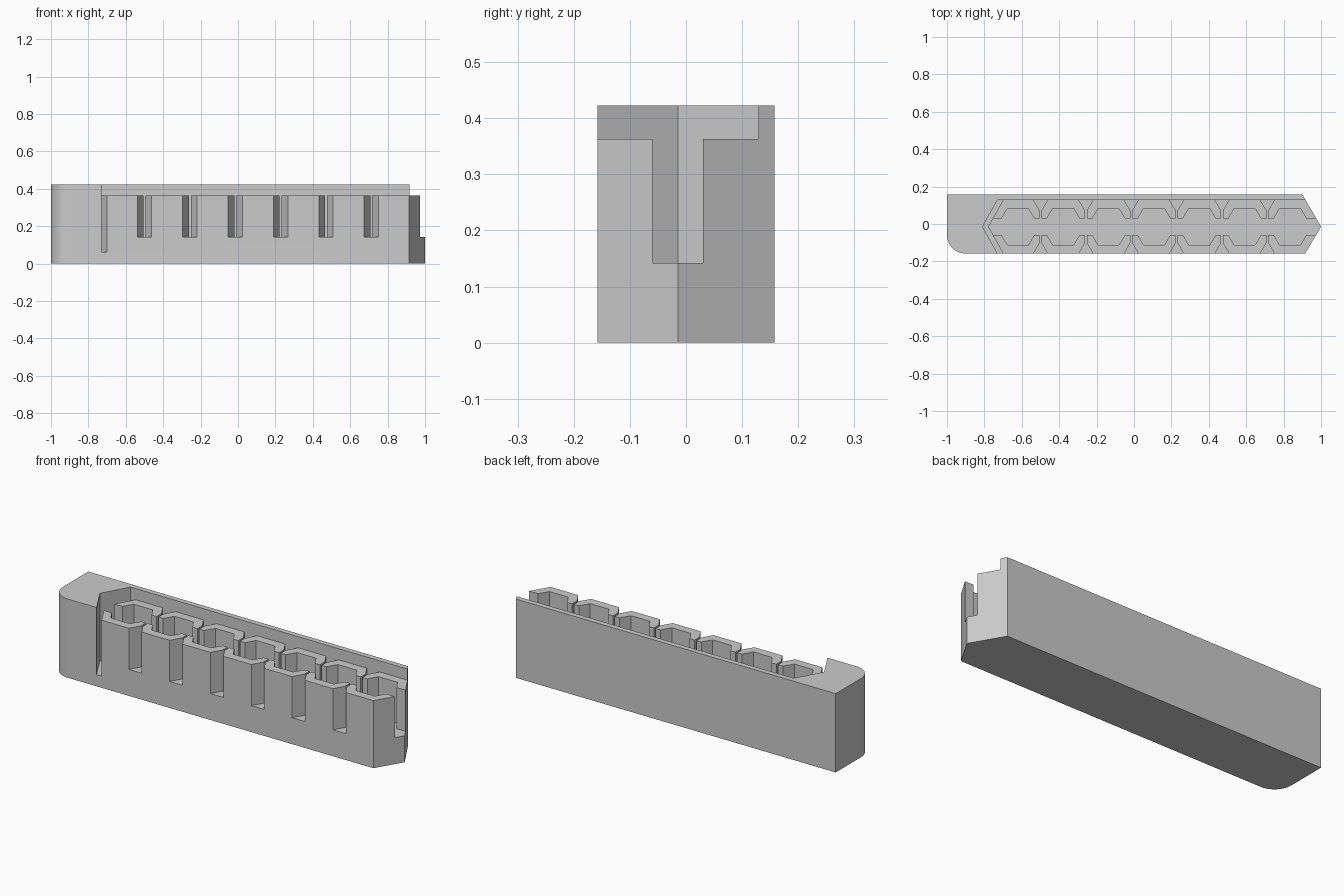
import bpy, bmesh, math

if "Cube" in bpy.data.objects:
    bpy.data.objects.remove(bpy.data.objects["Cube"], do_unlink=True)

CY = -0.0145      # centre line of the comb
HALF = 0.144      # half width of the comb
TOP, LEDGE, FLOOR, SLOT = 0.423, 0.363, 0.142, 0.062

grey = bpy.data.materials.new("light grey")
grey.use_nodes = True
grey.diffuse_color = (0.6, 0.6, 0.6, 1)
grey.node_tree.nodes["Principled BSDF"].inputs["Base Color"].default_value = (0.6, 0.6, 0.6, 1)


def prism(name, outline, z0, z1):
    """Extrude a flat outline between two heights."""
    bm = bmesh.new()
    face = bm.faces.new([bm.verts.new((x, y, z0)) for x, y in outline])
    up = bmesh.ops.extrude_face_region(bm, geom=[face])["geom"]
    bmesh.ops.translate(bm, vec=(0, 0, z1 - z0),
                        verts=[v for v in up if isinstance(v, bmesh.types.BMVert)])
    bmesh.ops.recalc_face_normals(bm, faces=bm.faces)
    mesh = bpy.data.meshes.new(name)
    bm.to_mesh(mesh)
    bm.free()
    mesh.materials.append(grey)
    ob = bpy.data.objects.new(name, mesh)
    bpy.context.collection.objects.link(ob)
    return ob


def carve(target, cutter):
    """Cut one solid out of another and discard the cutter."""
    cutter.hide_render = True
    bpy.context.view_layer.objects.active = target
    mod = target.modifiers.new("cut", 'BOOLEAN')
    mod.operation, mod.solver, mod.object = 'DIFFERENCE', 'EXACT', cutter
    bpy.ops.object.modifier_apply(modifier=mod.name)
    bpy.data.objects.remove(cutter, do_unlink=True)


def chevron(tip, offset):
    """Point on a slanted end line, at an offset from the centre line."""
    return (tip + abs(offset) * 0.56, CY + offset)


# Body with a rounded front corner and a pointed end
R = 0.1
corner = [(-1 + R - R * math.cos(a), -0.158 + R - R * math.sin(a))
          for a in (math.pi / 2 * i / 16 for i in range(17))]
body = prism("comb_block", [(-1, 0.158)] + corner +
             [(0.915, -0.158), (1, CY), (0.9, 0.158)], 0, TOP)

# Lowered ledge in front of the back wall
carve(body, prism("ledge_cutter", [
    chevron(-0.81, HALF), chevron(-0.81, 0), chevron(-0.81, -0.2),
    (1.1, CY - 0.2), (1.1, CY + HALF)], LEDGE, 0.5))

# Deep slanted slot at the closed end
carve(body, prism("slot_cutter", [
    chevron(-0.81, HALF), chevron(-0.81, 0), chevron(-0.81, -0.2),
    chevron(-0.78, -0.2), chevron(-0.78, 0), chevron(-0.78, HALF)], SLOT, 0.5))


# Row of hexagonal pockets joined by necks, with flared gaps to each side
def comb_side(side, reach):
    pts = [(-0.77, 0.045)]
    flare = 0.005 + (reach - 0.087) * 0.59
    for i in range(7):
        c = -0.621 + 0.2425 * i
        pts += [(c - 0.087, 0.045), (c - 0.056, 0.097),
                (c + 0.056, 0.097), (c + 0.087, 0.045)]
        if i < 6:
            g = c + 0.12125
            pts += [(g - 0.005, 0.045), (g - 0.005, 0.087), (g - flare, reach),
                    (g + flare, reach), (g + 0.005, 0.087), (g + 0.005, 0.045)]
    pts.append((1.1, 0.045))
    return [(x, CY + side * y) for x, y in pts]


carve(body, prism("pocket_cutter", [(-0.79, CY)] + comb_side(1, HALF) +
                  comb_side(-1, 0.165)[::-1], FLOOR, 0.5))

# Smooth the rounded corner only
bpy.ops.object.select_all(action='DESELECT')
body.select_set(True)
bpy.context.view_layer.objects.active = body
bpy.ops.object.shade_smooth_by_angle(angle=math.radians(20))
